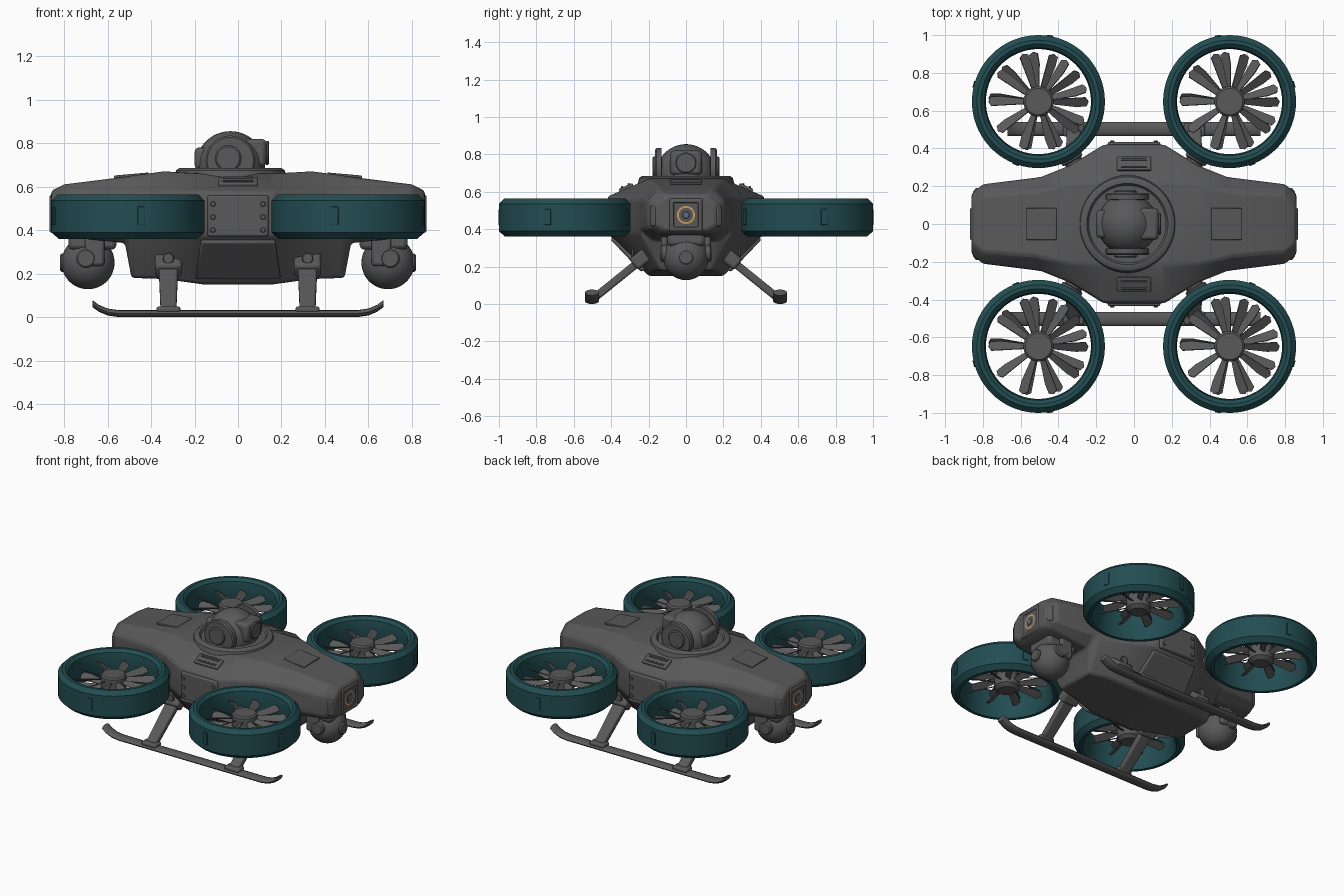
import bpy, bmesh, math
from mathutils import Vector, Matrix

old = bpy.data.objects.get("Cube")
if old:
    bpy.data.objects.remove(old)


def material(name, rgb):
    m = bpy.data.materials.new(name)
    m.use_nodes = True
    m.diffuse_color = (*rgb, 1)
    b = m.node_tree.nodes["Principled BSDF"]
    b.inputs["Base Color"].default_value = (*rgb, 1)
    b.inputs["Roughness"].default_value = 0.6
    return m


GREY = material("dark grey", (0.1, 0.1, 0.1))
TEAL = material("deep teal", (0.016, 0.075, 0.085))
AMBER = material("amber light", (0.62, 0.34, 0.09))
GLASS = material("lens grey", (0.12, 0.15, 0.18))
X, Y, Z = Vector((1, 0, 0)), Vector((0, 1, 0)), Vector((0, 0, 1))


def finish(name, bm, mat, bevel=0.0, angle=35):
    bmesh.ops.recalc_face_normals(bm, faces=bm.faces)
    me = bpy.data.meshes.new(name)
    bm.to_mesh(me)
    bm.free()
    me.materials.append(mat)
    ob = bpy.data.objects.new(name, me)
    bpy.context.collection.objects.link(ob)
    if bevel:
        mod = ob.modifiers.new("soft edges", 'BEVEL')
        mod.width, mod.segments, mod.limit_method = bevel, 2, 'ANGLE'
    bpy.ops.object.select_all(action='DESELECT')
    ob.select_set(True)
    bpy.context.view_layer.objects.active = ob
    bpy.ops.object.shade_smooth_by_angle(angle=math.radians(angle))
    return ob


def frame(center, axis):
    return Matrix.Translation(center) @ Z.rotation_difference(Vector(axis)).to_matrix().to_4x4()


def lathe(name, profile, center, axis, mat, closed=False, n=48):
    """Revolve (radius, height) points about an axis."""
    bm = bmesh.new()
    rows = [[bm.verts.new((r * math.cos(i * math.tau / n), r * math.sin(i * math.tau / n), h))
             for i in range(n)] for r, h in profile]
    pairs = list(zip(rows, rows[1:])) + ([(rows[-1], rows[0])] if closed else [])
    for a, b in pairs:
        for i in range(n):
            j = (i + 1) % n
            bm.faces.new((a[i], a[j], b[j], b[i]))
    if not closed:
        bm.faces.new(rows[0])
        bm.faces.new(rows[-1])
    bm.transform(frame(center, axis))
    return finish(name, bm, mat)


def disc(name, r, h, center, axis, mat=GREY, edge=0.008):
    edge = min(edge, h / 3)
    return lathe(name, [(r, 0), (r, h - edge), (r - edge, h)], center, axis, mat, n=32)


def box(name, size, center, mat=GREY, rot=None, bevel=0.01, taper=1.0):
    bm = bmesh.new()
    bmesh.ops.create_cube(bm, size=1)
    for v in bm.verts:
        if v.co.z < 0:
            v.co.x *= taper
    bm.transform(Matrix.Diagonal((*size, 1)))
    if rot:
        bm.transform(rot)
    bm.transform(Matrix.Translation(center))
    return finish(name, bm, mat, bevel)


def ball(name, r, center, mat=GREY):
    bm = bmesh.new()
    bmesh.ops.create_uvsphere(bm, u_segments=40, v_segments=24, radius=r)
    bm.transform(Matrix.Translation(center))
    return finish(name, bm, mat)


def loft(name, sections, mat, bevel):
    """Join rings of points into a capped skin."""
    bm = bmesh.new()
    rings = [[bm.verts.new(p) for p in s] for s in sections]
    k = len(rings[0])
    for a, b in zip(rings, rings[1:]):
        for i in range(k):
            bm.faces.new((a[i], a[(i + 1) % k], b[(i + 1) % k], b[i]))
    bm.faces.new(rings[0])
    bm.faces.new(rings[-1])
    return finish(name, bm, mat, bevel)


# Hull: x, side width, bottom z, bottom width, side z low and high, roof width, roof z
STATIONS = [
    (.86, .16, .39, .11, .42, .53, .10, .58), (.80, .21, .37, .16, .41, .55, .15, .61),
    (.52, .245, .34, .17, .40, .56, .17, .645), (.49, .25, .18, .14, .38, .56, .18, .65),
    (.34, .31, .175, .17, .38, .57, .21, .67), (.16, .42, .15, .20, .38, .575, .22, .66)]


def section(s, sign):
    x, w, zb, wb, zl, zh, wt, zt = s
    half = [(wb, zb), (w, zl), (w, zh), (wt, zt)]
    return [(sign * x, y, z) for y, z in half] + [(sign * x, -y, z) for y, z in reversed(half)]


loft("hull", [section(s, 1) for s in STATIONS] + [section(s, -1) for s in reversed(STATIONS)],
     GREY, 0.014)

# Details on the hull sides and roof
for sy in (-1, 1):
    slope = Matrix.Rotation(-sy * 0.4, 4, 'X')
    box("roof_vent", (.18, .08, .02), (0, sy * .32, .622), rot=slope, bevel=.006)
    for k in (-1, 1):
        box("vent_slat", (.14, .012, .03), (0, sy * (.32 + k * .018), .624 - k * .008),
            rot=slope, bevel=.003)
    box("side_panel", (.28, .03, .19), (0, sy * .42, .465))
    lean = Matrix.Rotation(-sy * 0.76, 4, 'X')
    box("belly_panel", (.34, .03, .24), (0, sy * .31, .268), rot=lean, taper=1.15)
    for sx in (-1, 1):
        for z in (.40, .46, .52):
            disc("panel_bolt", .012, .008, (sx * .115, sy * .433, z), Y * sy, edge=.003)

# Ends: search light, cheek lamps, slung sensor ball
for sx in (-1, 1):
    box("roof_hatch", (.16, .17, .012), (sx * .49, 0, .652),
        rot=Matrix.Rotation(sx * .09, 4, 'Y'), bevel=.004)
    out = X * sx
    square = [(-1, -1), (1, -1), (1, 1), (-1, 1)]
    loft("light_frame", [[(sx * x, y * r, .476 + z * r) for y, z in square]
                         for x, r in ((.80, .10), (.86, .088), (.868, .08), (.868, .068), (.85, .06))],
         GREY, 0.004)
    lathe("search_light", [(.058, 0), (.058, .008), (.045, .012), (.02, .008)],
          (sx * .849, 0, .476), out, AMBER, n=24)
    disc("light_core", .02, .008, (sx * .856, 0, .476), out, GLASS, .003)
    for sy in (-1, 1):
        box("cheek_lamp", (.05, .04, .11), (sx * .825, sy * .165, .47),
            rot=Matrix.Rotation(sx * sy * .6, 4, 'Z'))
        box("ball_bracket", (.09, .035, .15), (sx * .66, sy * .115, .31), bevel=.014)
        disc("ball_pivot", .045, .03, (sx * .70, sy * .105, .27), Y * sy)
    box("ball_mount", (.22, .20, .08), (sx * .67, 0, .35), bevel=.02)
    ball("sensor_ball", .122, (sx * .69, 0, .25))
    disc("ball_lens", .042, .03, (sx * .79, 0, .25), out)

# Turret on the roof
T = Vector((-.035, 0, 0))
lathe("turret_base", [(.26, .64), (.25, .675), (.235, .685), (.215, .685), (.205, .67), (.18, .67)],
      T, Z, GREY)
ball("turret_dome", .16, T + Z * .695)
for sy in (-1, 1):
    disc("turret_cheek", .115, .035, T + Vector((0, sy * .13, .72)), Y * sy)
    disc("turret_lens", .06, .02, T + Vector((-.01, sy * .158, .73)), Y * sy)
    box("turret_yoke", (.20, .035, .12), T + Vector((0, sy * .145, .73)), bevel=.015)
box("turret_housing", (.12, .17, .13), T + Vector((.105, 0, .755)), bevel=.02)
disc("turret_eye", .055, .014, T + Vector((.164, 0, .755)), X)
box("turret_tail", (.06, .15, .10), T + Vector((-.135, 0, .73)), bevel=.02)

# Four ducted fans with arms
RING = [(.32, .36), (.352, .39), (.352, .535), (.325, .563), (.305, .563),
        (.285, .545), (.278, .50), (.285, .40), (.298, .36)]


def fan_blades(name, z, count, pitch, shift):
    """Pitched paddles around the hub."""
    bm = bmesh.new()
    for i in range(count):
        turn = Matrix.Rotation(math.tau * (i + shift) / count, 4, 'Z')
        tilt = turn @ Matrix.Rotation(pitch, 4, 'X')
        outline = [(.06, -.014), (.20, -.032), (.255, -.028), (.265, 0), (.25, .026), (.06, .014)]
        rows = [[bm.verts.new(tilt @ Vector((x, y, h))) for x, y in outline] for h in (-.003, .003)]
        bm.faces.new(rows[0])
        bm.faces.new(rows[1])
        for a in range(6):
            b = (a + 1) % 6
            bm.faces.new((rows[0][a], rows[0][b], rows[1][b], rows[1][a]))
    bm.transform(Matrix.Translation(z))
    finish(name, bm, GREY)


for sx in (-1, 1):
    for sy in (-1, 1):
        c = Vector((sx * .506, sy * .648, 0))
        lathe("fan_ring", RING, c, Z, TEAL, closed=True, n=72)
        lathe("fan_hub", [(.055, .39), (.08, .41), (.08, .52), (.07, .53)], c, Z, GREY, n=32)
        fan_blades("upper_blades", c + Z * .49, 10, .55, 0)
        fan_blades("lower_blades", c + Z * .44, 9, -.6, .4)
        for deg in (-70, 15, 100):
            a = math.radians(deg)
            d = Vector((sx * math.cos(a), sy * math.sin(a), 0))
            box("ring_latch", (.012, .035, .085), c + d * .351 + Z * .465, TEAL,
                Matrix.Rotation(math.atan2(d.y, d.x), 4, 'Z'), .003)
        inward = Vector((-sx * .5, -sy * .86, 0)).normalized()
        lathe("fan_arm", [(.06, 0), (.06, .03), (.045, .035), (.045, .16)],
              c + inward * .33 + Z * .465, inward, GREY, n=24)
        # Landing leg
        top, foot = Vector((sx * .32, sy * .24, .235)), Vector((sx * .32, sy * .50, .025))
        rot = Z.rotation_difference(top - foot).to_matrix().to_4x4()
        box("landing_leg", (.09, .042, (top - foot).length), (top + foot) / 2, rot=rot, taper=.8)
        box("leg_socket", (.125, .075, .13), top + Vector((0, -sy * .01, .015)), rot=rot, bevel=.015)
        disc("leg_bolt", .026, .012, top + Vector((0, sy * .04, .035)), Y * sy)

# Landing skids with upturned tips
PATH = [(.67, .062), (.64, .04), (.60, .023), (.55, .016)]
path = PATH + [(-x, z) for x, z in reversed(PATH)]
for sy in (-1, 1):
    loft("skid", [[(x, sy * .503 + .038 * math.cos(a * math.tau / 12), z + .016 * math.sin(a * math.tau / 12))
                   for a in range(12)] for x, z in path], GREY, 0)
    for sx in (-1, 1):
        box("skid_clamp", (.11, .07, .03), (sx * .32, sy * .498, .034))
